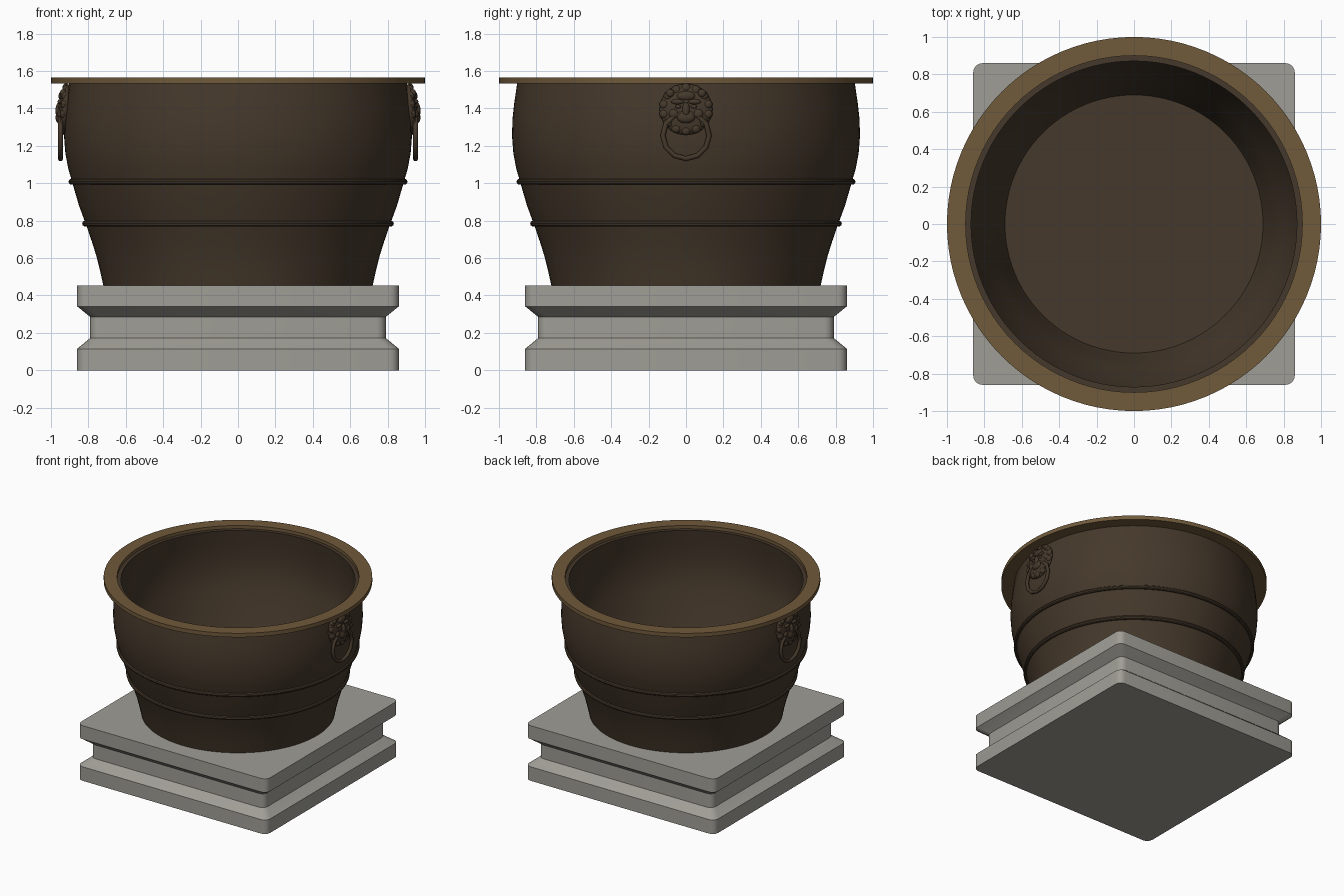
import bpy, bmesh
from math import pi, cos, sin, radians
from mathutils import Matrix, Vector

cube = bpy.data.objects.get("Cube")
if cube:
    bpy.data.objects.remove(cube, do_unlink=True)


def material(name, rgb, metallic=0.0, rough=0.6):
    m = bpy.data.materials.new(name)
    m.use_nodes = True
    m.diffuse_color = (*rgb, 1)
    shader = m.node_tree.nodes["Principled BSDF"]
    shader.inputs["Base Color"].default_value = (*rgb, 1)
    shader.inputs["Metallic"].default_value = metallic
    shader.inputs["Roughness"].default_value = rough
    return m


bronze = material("dark_bronze", (0.06, 0.04, 0.024))
gilt = material("rim_bronze", (0.16, 0.10, 0.043))
stone = material("stone", (0.35, 0.34, 0.305))


def finish(bm, name, mat, angle=35):
    bmesh.ops.recalc_face_normals(bm, faces=bm.faces)
    mesh = bpy.data.meshes.new(name)
    bm.to_mesh(mesh)
    bm.free()
    mesh.materials.append(mat)
    ob = bpy.data.objects.new(name, mesh)
    bpy.context.collection.objects.link(ob)
    bpy.ops.object.select_all(action='DESELECT')
    ob.select_set(True)
    bpy.context.view_layer.objects.active = ob
    bpy.ops.object.shade_smooth_by_angle(angle=radians(angle))
    return ob


def lathe(name, profile, mat, steps=96, closed=False):
    """Spin (radius, height) points around z."""
    bm = bmesh.new()
    verts = [bm.verts.new((r, 0, z)) for r, z in profile]
    pairs = list(zip(verts, verts[1:]))
    if closed:
        pairs.append((verts[-1], verts[0]))
    edges = [bm.edges.new(p) for p in pairs]
    bmesh.ops.spin(bm, geom=verts + edges, cent=(0, 0, 0), axis=(0, 0, 1),
                   angle=2 * pi, steps=steps, use_duplicate=False)
    bmesh.ops.remove_doubles(bm, verts=bm.verts, dist=1e-4)
    return finish(bm, name, mat)


def circle(major, z, minor, n):
    return [(major + minor * cos(2 * pi * i / n), z + minor * sin(2 * pi * i / n))
            for i in range(n)]


# Stone plinth: rounded squares stacked into a waisted block
def rounded_square(half, radius=0.05, steps=4):
    pts = []
    for q in range(4):
        for i in range(steps + 1):
            a = q * pi / 2 + i * pi / 2 / steps
            cx = (half - radius) * (1 if q in (0, 3) else -1)
            cy = (half - radius) * (1 if q in (0, 1) else -1)
            pts.append((cx + radius * cos(a), cy + radius * sin(a)))
    return pts


bm = bmesh.new()
rings = []
for half, z in [(0.86, 0), (0.86, 0.115), (0.79, 0.172), (0.79, 0.285),
                (0.86, 0.342), (0.86, 0.453)]:
    rings.append([bm.verts.new((x, y, z)) for x, y in rounded_square(half)])
for low, high in zip(rings, rings[1:]):
    n = len(low)
    for i in range(n):
        j = (i + 1) % n
        bm.faces.new((low[i], low[j], high[j], high[i]))
bm.faces.new(rings[0])
bm.faces.new(rings[-1])
finish(bm, "stone_plinth", stone, 30)

# Bowl: outer wall up, inner wall back down to the floor
outer = [(0.72, 0.453), (0.737, 0.53), (0.757, 0.61), (0.782, 0.69), (0.813, 0.78),
         (0.85, 0.88), (0.885, 1.0), (0.908, 1.08), (0.923, 1.16), (0.93, 1.25),
         (0.928, 1.34), (0.918, 1.43), (0.902, 1.54)]
inner = [(r - 0.031, z) for r, z in reversed(outer[1:])]
lathe("bowl", [(0, 0.453)] + outer + inner + [(0.69, 0.48), (0, 0.48)], bronze)

# Flat rim and the two raised bands
lathe("bowl_rim", [(0.90, 1.533), (1.0, 1.533), (1.0, 1.566), (0.90, 1.566)],
      gilt, closed=True)
for name, radius, z in [("upper_band", 0.89, 1.008), ("lower_band", 0.817, 0.784)]:
    lathe(name, circle(radius, z, 0.016, 10), bronze, closed=True)


# Lion mask, modelled facing +x: blobs are (y, z, depth, half sizes)
def blob(bm, pos, size, segments=16):
    mat = Matrix.Translation(pos) @ Matrix.Diagonal((*size, 1))
    bmesh.ops.create_uvsphere(bm, u_segments=segments, v_segments=10,
                              radius=1, matrix=mat)


def lion_mask(name, turn):
    bm = bmesh.new()
    blob(bm, (0, 0, 0), (0.034, 0.142, 0.138), 32)
    # Mane curls around the edge
    for i in range(14):
        a = 2 * pi * (i + 0.5) / 14
        blob(bm, (0.008, 0.118 * cos(a), 0.114 * sin(a)), (0.018, 0.027, 0.025), 10)
    # Muzzle, nose and forehead
    blob(bm, (0.026, 0, -0.045), (0.022, 0.05, 0.032))
    blob(bm, (0.034, 0, -0.005), (0.018, 0.02, 0.04))
    blob(bm, (0.024, 0, 0.07), (0.018, 0.05, 0.026))
    # Brows, eyes, cheeks and ears
    for s in (-1, 1):
        blob(bm, (0.03, s * 0.045, 0.038), (0.014, 0.034, 0.014))
        blob(bm, (0.03, s * 0.042, 0.012), (0.01, 0.016, 0.011))
        blob(bm, (0.022, s * 0.065, -0.025), (0.018, 0.028, 0.026))
        blob(bm, (0.018, s * 0.085, 0.085), (0.018, 0.022, 0.022))
    place = Matrix.Translation((0.924, 0, 1.395)) @ Matrix.Rotation(radians(-5), 4, 'Y')
    bm.transform(Matrix.Rotation(turn, 4, 'Z') @ place)
    finish(bm, name, bronze, 50)


# Faceted ring hanging from the mask
def pull_ring(name, turn):
    bm = bmesh.new()
    sides, n = 12, 8
    loops = []
    for i in range(sides):
        a = 2 * pi * i / sides
        loops.append([bm.verts.new((x, r * cos(a), r * sin(a)))
                      for r, x in circle(0.124, 0, 0.014, n)])
    for i in range(sides):
        p, q = loops[i], loops[(i + 1) % sides]
        for k in range(n):
            m = (k + 1) % n
            bm.faces.new((p[k], p[m], q[m], q[k]))
    bm.transform(Matrix.Rotation(turn, 4, 'Z') @ Matrix.Translation((0.949, 0, 1.255)))
    finish(bm, name, bronze, 50)


for side, turn in (("left", 0), ("right", pi)):
    lion_mask(side + "_lion_mask", turn)
    pull_ring(side + "_pull_ring", turn)
